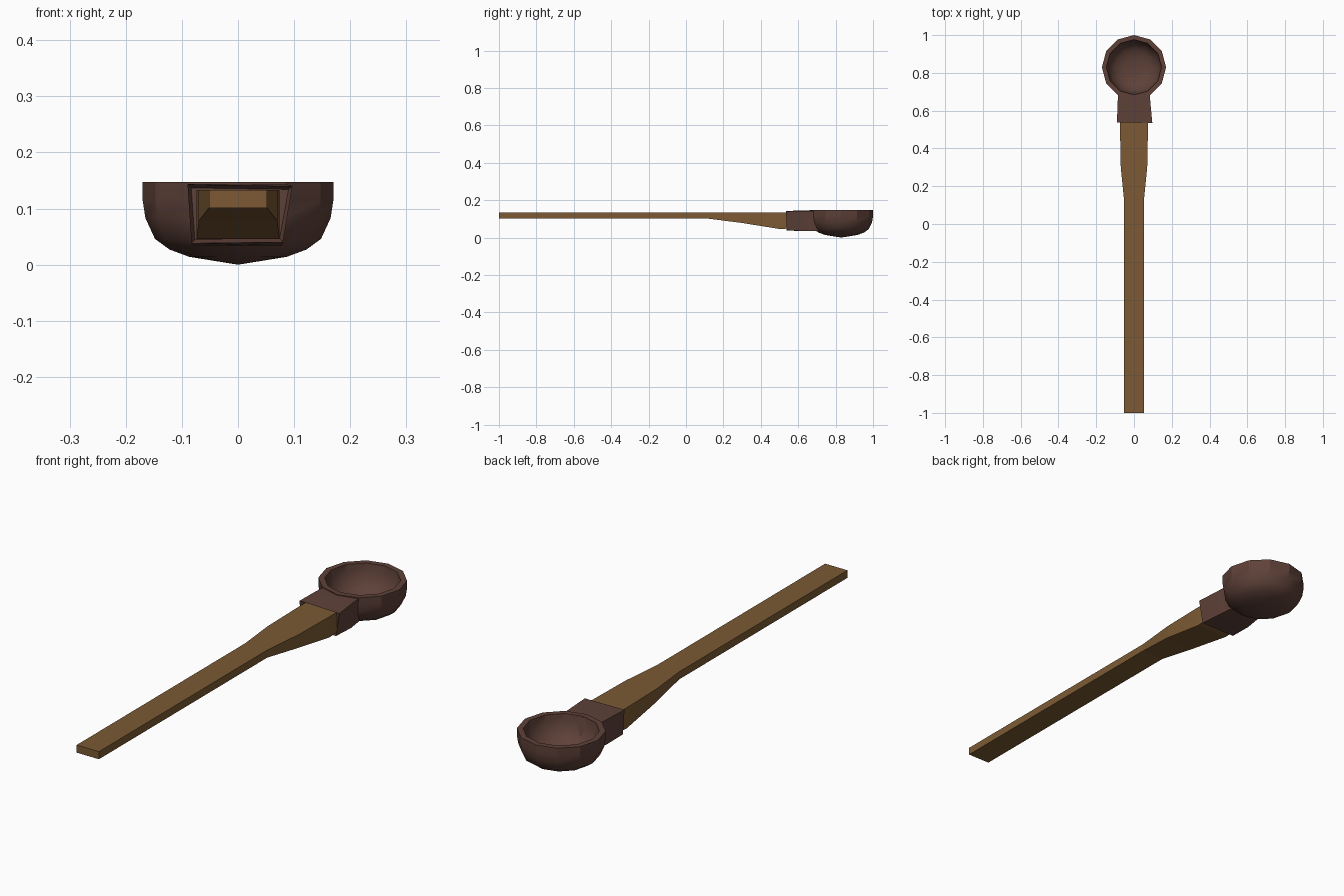
import bpy, bmesh, math

if "Cube" in bpy.data.objects:
    bpy.data.objects.remove(bpy.data.objects["Cube"])

def material(name, rgb):
    m = bpy.data.materials.new(name)
    m.diffuse_color = (*rgb, 1)
    m.use_nodes = True
    m.node_tree.nodes["Principled BSDF"].inputs["Base Color"].default_value = m.diffuse_color
    return m

dark = material("dark_brown", (0.112, 0.053, 0.040))
wood = material("light_wood", (0.200, 0.102, 0.034))

def finish(bm, name, mat):
    bmesh.ops.recalc_face_normals(bm, faces=bm.faces)
    me = bpy.data.meshes.new(name)
    bm.to_mesh(me)
    bm.free()
    me.materials.append(mat)
    ob = bpy.data.objects.new(name, me)
    bpy.context.collection.objects.link(ob)
    return ob

def loft(bm, rings):
    """Skin a list of equal-length rings and cap both ends; returns first cap."""
    vs = [[bm.verts.new(p) for p in r] for r in rings]
    n = len(vs[0])
    for a, b in zip(vs, vs[1:]):
        for i in range(n):
            j = (i + 1) % n
            bm.faces.new((a[i], a[j], b[j], b[i]))
    bm.faces.new(vs[-1])
    return bm.faces.new(vs[0])

# handle: flat strip that widens and deepens towards the bowl (y, half width, bottom z)
top = 0.133
bm = bmesh.new()
loft(bm, [[(-w, y, z), (w, y, z), (w, y, top), (-w, y, top)] for y, w, z in
          [(-1, 0.052, 0.101), (0.12, 0.052, 0.101), (0.30, 0.070, 0.078),
           (0.50, 0.074, 0.046), (0.556, 0.074, 0.048)]])
finish(bm, "handle", wood)

# socket: slightly uneven block with a recessed mouth holding the handle
bm = bmesh.new()
mouth = loft(bm, [
    [(-0.083, 0.538, 0.038), (0.080, 0.538, 0.040), (0.097, 0.535, 0.140), (-0.090, 0.538, 0.143)],
    [(-0.080, 0.640, 0.034), (0.078, 0.640, 0.034), (0.087, 0.640, 0.143), (-0.087, 0.640, 0.144)],
    [(-0.070, 0.712, 0.036), (0.070, 0.712, 0.036), (0.084, 0.686, 0.143), (-0.084, 0.686, 0.144)]])
bmesh.ops.recalc_face_normals(bm, faces=bm.faces)
bmesh.ops.inset_region(bm, faces=[mouth], thickness=0.009)
bmesh.ops.translate(bm, verts=mouth.verts, vec=(0, 0.016, 0))
finish(bm, "socket", dark)

# bowl: twelve-sided turned profile, outside then inside (radius, z)
profile = [(0, 0), (0.087, 0.014), (0.122, 0.027), (0.148, 0.046), (0.165, 0.083),
           (0.170, 0.115), (0.170, 0.147), (0.146, 0.147), (0.143, 0.115),
           (0.128, 0.073), (0.098, 0.046), (0.055, 0.033), (0, 0.028)]
bm = bmesh.new()
pts = [bm.verts.new((r, 0.83, z)) for r, z in profile]
edges = [bm.edges.new(p) for p in zip(pts, pts[1:])]
bmesh.ops.spin(bm, geom=pts + edges, cent=(0, 0.83, 0), axis=(0, 0, 1),
               angle=2 * math.pi, steps=12, use_merge=True)
bmesh.ops.remove_doubles(bm, verts=bm.verts, dist=0.0005)
bowl = finish(bm, "bowl", dark)
bpy.context.view_layer.objects.active = bowl
bowl.select_set(True)
bpy.ops.object.shade_smooth_by_angle(angle=math.radians(29))
